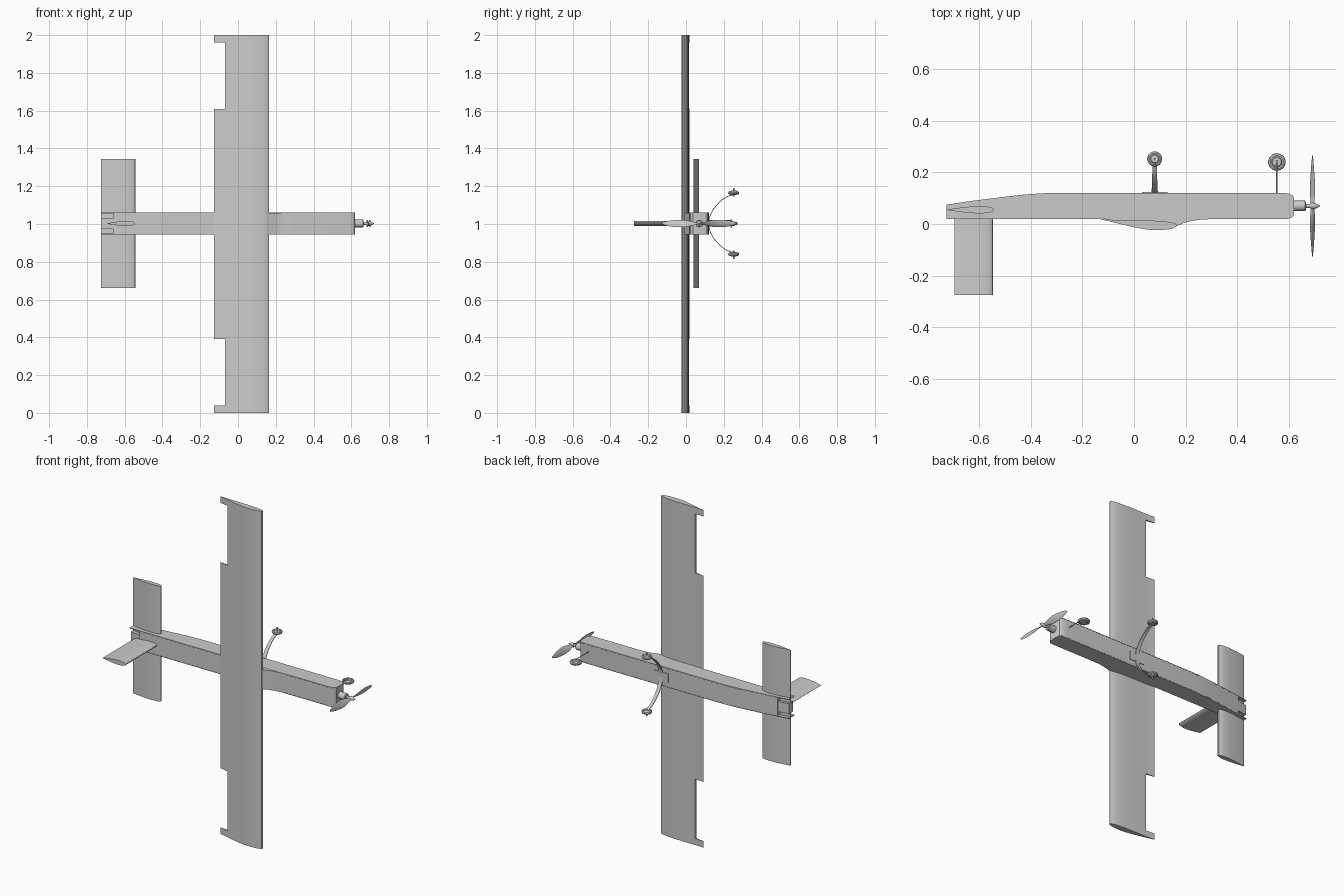
import bpy, bmesh, math
from mathutils import Vector, Matrix

if "Cube" in bpy.data.objects:
    bpy.data.objects.remove(bpy.data.objects["Cube"])

ZC = 1.0025  # symmetry plane of the aircraft


def finish(name, bm, angle=30):
    bmesh.ops.recalc_face_normals(bm, faces=bm.faces)
    me = bpy.data.meshes.new(name)
    bm.to_mesh(me)
    bm.free()
    ob = bpy.data.objects.new(name, me)
    bpy.context.collection.objects.link(ob)
    bpy.ops.object.select_all(action='DESELECT')
    ob.select_set(True)
    bpy.context.view_layer.objects.active = ob
    bpy.ops.object.shade_smooth_by_angle(angle=math.radians(angle))
    return ob


def loft(name, rings, angle=30):
    """Skin a list of equal-length closed rings and cap both ends."""
    bm = bmesh.new()
    vs = [[bm.verts.new(p) for p in r] for r in rings]
    n = len(rings[0])
    for a, b in zip(vs, vs[1:]):
        for i in range(n):
            j = (i + 1) % n
            bm.faces.new((a[i], a[j], b[j], b[i]))
    bm.faces.new(vs[0])
    bm.faces.new(vs[-1])
    return finish(name, bm, angle)


def prism_z(name, pts, z0, z1):
    return loft(name, [[(x, y, z) for x, y in pts] for z in (z0, z1)])


def lathe(name, profile, centre, axis, n=28):
    """Revolve (distance along axis, radius) points."""
    rot = Vector((0, 0, 1)).rotation_difference(Vector(axis)).to_matrix()
    rings = [[Vector(centre) + rot @ Vector((r * math.cos(2 * math.pi * k / n),
              r * math.sin(2 * math.pi * k / n), h)) for k in range(n)]
             for h, r in profile]
    return loft(name, rings, 35)


def foil(x_le, x_te, y_mid, thick, n=14):
    """Symmetric aerofoil outline, blunt nose towards +x."""
    c = x_le - x_te
    def half(t):
        return 5 * thick * (.2969 * t**.5 - .126 * t - .3516 * t**2 + .2843 * t**3 - .1015 * t**4)
    ts = [(1 - math.cos(math.pi * k / n)) / 2 for k in range(n + 1)]
    up = [(x_le - c * t, y_mid - half(t)) for t in ts]
    return up + [(x_le - c * t, y_mid + half(t)) for t in ts[-1:0:-1]]


# Wing: cambered section, cut short at the aileron bays
UPPER = [(.165, -.004), (.163, -.011), (.155, -.016), (.135, -.0205), (.105, -.023), (.075, -.0235),
         (.04, -.020), (.0, -.0125), (-.035, -.0045), (-.07, .004)]
LOWER = [(-.07, .0155), (.0, .0155), (.06, .014), (.12, .010), (.15, .005), (.162, .0)]
FULL = UPPER + [(-.10, .0115), (-.128, .0175), (-.128, .019), (-.10, .017)] + LOWER
prism_z("wing_centre", FULL, .39, 1.61)
for side, tip, bay in (("left", (0, .038), (.038, .39)), ("right", (1.962, 2), (1.61, 1.962))):
    prism_z("wing_tip_" + side, FULL, *tip)
    prism_z("wing_outer_" + side, UPPER + LOWER, *bay)

# Fuselage: boxy core between two side panels, open gap at the tail
DECK = [(-.60, .093), (-.52, .103), (-.43, .1135), (-.33, .1205), (.57, .1205), (.60, .118), (.615, .11), (.62, .10)]
NOSE = [(.62, .036), (.612, .026), (.595, .02)]
prism_z("fuselage_core", [(-.66, .02), (-.66, .085)] + DECK + NOSE, ZC - .053, ZC + .053)
prism_z("tail_block", [(-.725, .032), (-.725, .07), (-.64, .084), (-.64, .025)], ZC - .03, ZC + .03)
for s in (-1, 1):
    prism_z("fuselage_side_panel", [(-.725, .02), (-.725, .075), (-.66, .085)] + DECK + NOSE,
            ZC + s * .0535, ZC + s * .058)

# Wing saddle and hatch fairing
prism_z("wing_fairing", [(-.11, .025), (-.11, .014), (.0, -.010), (.08, -.018), (.13, -.017), (.165, -.008),
        (.19, .003), (.22, .011), (.25, .016), (.295, .019), (.295, .025)], ZC - .057, ZC + .057)

# Tail surfaces
prism_z("tailplane", foil(-.542, -.725, .055, .028), .66, 1.345)
loft("fin", [[(x, y, z) for x, z in foil(-.545, -.695, ZC, .027)] for y in (-.275, .06)])

# Motor, spinner and propeller
PY = .07
lathe("motor", [(.0, .020), (.043, .020), (.047, .017), (.047, .008), (.072, .008)], (.618, PY, ZC), (1, 0, 0))
lathe("spinner", [(0, .012), (.012, .012), (.02, .010), (.03, .005), (.036, .0008)], (.684, PY, ZC), (1, 0, 0))
for s in (-1, 1):
    rings = []
    for r, w, tw in ((.0, .008, 50), (.02, .010, 48), (.05, .017, 38), (.08, .0215, 28), (.11, .021, 22),
                     (.15, .017, 16), (.18, .010, 13), (.191, .006, 12), (.195, .002, 12)):
        a = math.radians(tw) * s
        ring = []
        for k in range(12):
            t = 2 * math.pi * k / 12
            u, v = w * math.cos(t), (.0012 + .09 * w) * math.sin(t)
            ring.append((.691 + u * math.sin(a) + v * math.cos(a), PY + s * r,
                         ZC + u * math.cos(a) - v * math.sin(a)))
        rings.append(ring)
    loft("propeller_blade", rings)


def wheel(name, x, y, z, r, w):
    lathe(name, [(-w, r * .3), (-w, r * .5), (-w * .65, r * .6), (-w * .75, r * .75), (-w * .5, r * .93), (0, r),
                 (w * .5, r * .93), (w * .75, r * .75), (w * .65, r * .6), (w, r * .5), (w, r * .3)],
          (x, y, z), (0, 0, 1))


# Main gear: curved leaf springs with wheels and axles
PATH = [(.123, .0), (.123, .028), (.130, .048), (.146, .078), (.166, .102), (.19, .125), (.215, .142), (.252, .153)]
for s in (-1, 1):
    rings = []
    for i, (y, z) in enumerate(PATH):
        a, b = Vector(PATH[max(i - 1, 0)]), Vector(PATH[min(i + 1, len(PATH) - 1)])
        d = (b - a).normalized() * .002
        h = .013 - .005 * i / 7
        rings.append([(.08 + e * h, y + f * d.y, ZC + s * (z - f * d.x))
                      for e, f in ((-1, -1), (1, -1), (1, 1), (-1, 1))])
    loft("main_gear_leg", rings)
    wheel("main_wheel", .08, .252, ZC + s * .162, .029, .012)
    lathe("main_axle", [(-.018, .004), (.026, .004)], (.08, .252, ZC + s * .162), (0, 0, s), 12)
prism_z("gear_mount", [(.03, .119), (.03, .124), (.13, .124), (.13, .119)], ZC - .025, ZC + .025)

# Nose gear
wheel("nose_wheel", .553, .24, ZC, .034, .012)
lathe("nose_axle", [(-.02, .004), (.02, .004)], (.553, .24, ZC), (0, 0, 1), 12)
lathe("nose_strut", [(0, .0025), (.13, .0025)], (.553, .115, ZC + .016), (0, 1, 0), 12)
